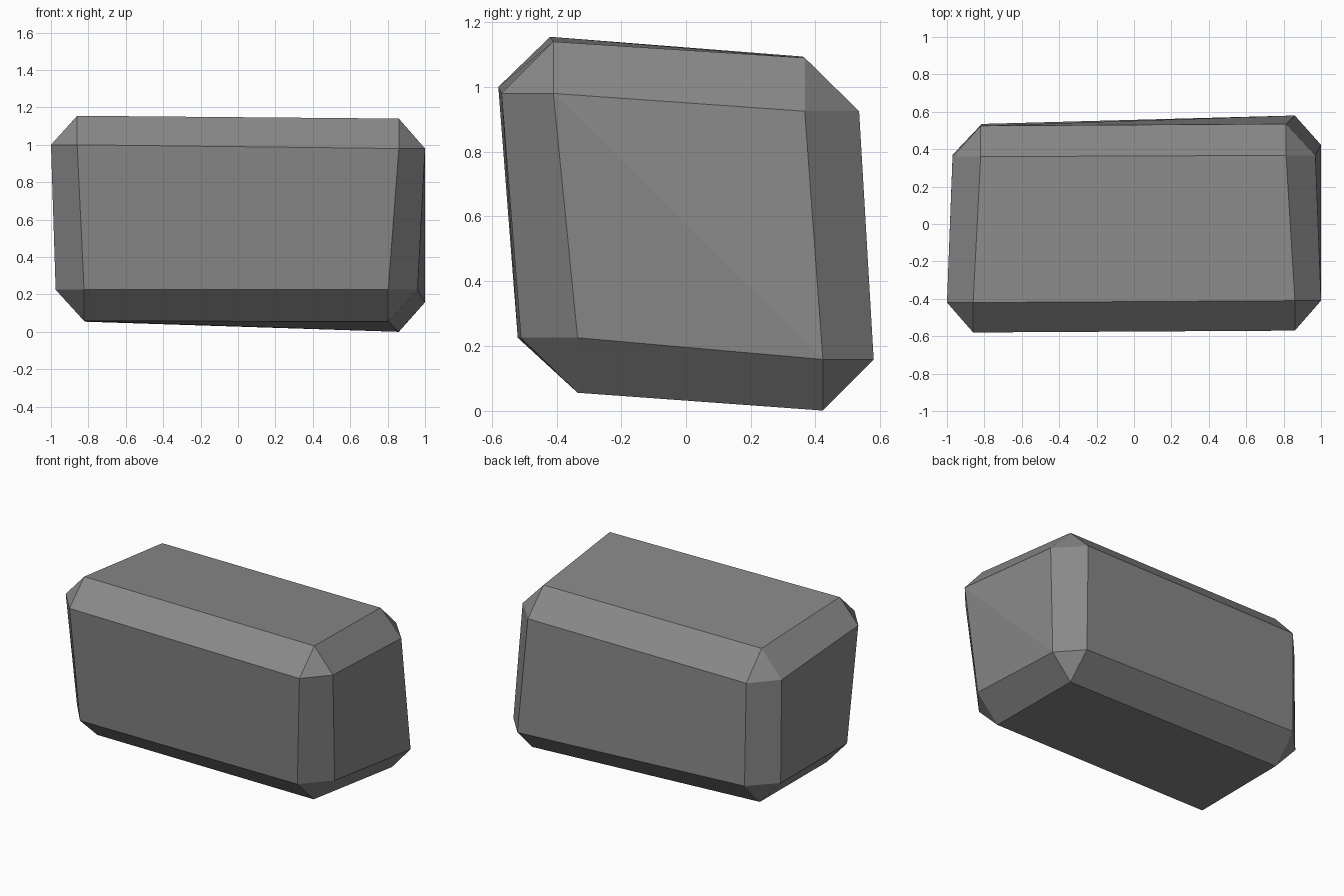
import bpy, bmesh

if "Cube" in bpy.data.objects:
    bpy.data.objects.remove(bpy.data.objects["Cube"])

# Block corners: outer limits (x, y, z), then inner limits where the chamfers begin
CORNERS = [
    ((-1.00, -0.58, 1.155), (-0.86, -0.42, 1.00)),   # front left top
    ((1.00, -0.57, 1.14), (0.86, -0.41, 0.98)),      # front right top
    ((-0.97, 0.525, 1.094), (-0.82, 0.36, 0.92)),    # back left top
    ((0.97, 0.535, 1.09), (0.813, 0.367, 0.925)),    # back right top
    ((-0.975, -0.52, 0.058), (-0.823, -0.335, 0.225)),  # front left bottom
    ((0.96, -0.51, 0.055), (0.803, -0.335, 0.225)),  # front right bottom
    ((-0.97, 0.535, 0.054), (-0.814, 0.37, 0.224)),  # back left bottom
    ((1.00, 0.58, 0.0), (0.86, 0.423, 0.158)),       # back right bottom
]

stone = bpy.data.materials.new("grey stone")
stone.diffuse_color = (0.25, 0.25, 0.25, 1)
stone.use_nodes = True
stone.node_tree.nodes["Principled BSDF"].inputs["Base Color"].default_value = stone.diffuse_color

# Each corner gives one point on each of its three main faces
bm = bmesh.new()
for outer, inner in CORNERS:
    for axis in range(3):
        point = list(inner)
        point[axis] = outer[axis]
        bm.verts.new(point)

# Skin the points and merge the nearly flat triangles into clean panels
bmesh.ops.convex_hull(bm, input=bm.verts)
bmesh.ops.dissolve_limit(bm, angle_limit=0.12, verts=bm.verts, edges=bm.edges)
bmesh.ops.recalc_face_normals(bm, faces=bm.faces)

mesh = bpy.data.meshes.new("stone_block")
bm.to_mesh(mesh)
bm.free()
mesh.materials.append(stone)
block = bpy.data.objects.new("stone_block", mesh)
bpy.context.collection.objects.link(block)
